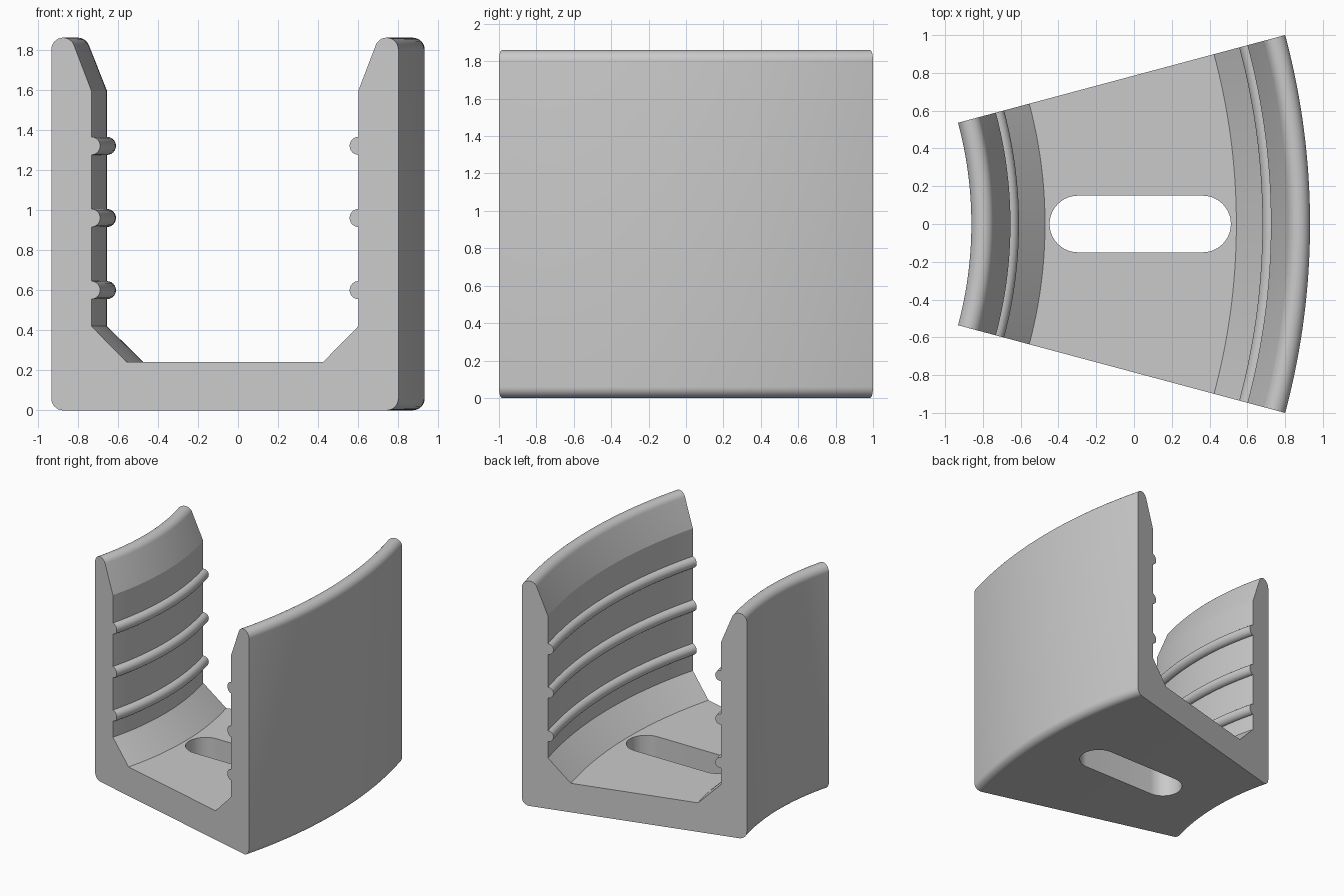
import bpy, bmesh, math
from mathutils import Vector

if "Cube" in bpy.data.objects:
    bpy.data.objects.remove(bpy.data.objects["Cube"])

AXIS_X = -2.932                 # vertical axis the channel bends around
HALF = math.radians(15)         # half of the swept angle
R_IN, R_OUT, WALL = 2.071, 3.864, 0.207
TOP, FLOOR, FILLET, BEAD = 1.86, 0.24, 0.06, 0.045
STEPS = 40


def fillet(prev, corner, nxt, radius, n=8):
    """Points of a round that replaces a profile corner."""
    c = Vector(corner)
    a, b = (Vector(prev) - c).normalized(), (Vector(nxt) - c).normalized()
    half = a.angle(b) / 2
    centre = c + (a + b).normalized() * (radius / math.sin(half))
    start = (c + a * (radius / math.tan(half)) - centre).normalized()
    end = (c + b * (radius / math.tan(half)) - centre).normalized()
    arc = start.angle(end)
    pts = []
    for i in range(n + 1):
        t = arc * i / n
        d = (start * math.sin(arc - t) + end * math.sin(t)) / math.sin(arc)
        pts.append(tuple(centre + d * radius))
    return pts


def wall_side(face, sign):
    """One wall from the floor up and round its outside; sign points into the channel."""
    pts = [(face + sign * 0.183, FLOOR), (face, 0.42)]
    for z in (0.60, 0.96, 1.32):                      # snap beads
        for i in range(13):
            t = -math.pi / 2 + math.pi * i / 12
            pts.append((face + sign * BEAD * math.cos(t), z + BEAD * math.sin(t)))
    pts.append((face, 1.595))
    tip = (face - sign * 0.105, TOP)
    back = face - sign * WALL
    pts += fillet(pts[-1], tip, (back, TOP), FILLET)
    pts += fillet(tip, (back, TOP), (back, 0), FILLET)
    pts += fillet((back, TOP), (back, 0), (back + sign, 0), FILLET)
    return pts


def new_object(name, bm):
    bmesh.ops.recalc_face_normals(bm, faces=bm.faces)
    mesh = bpy.data.meshes.new(name)
    bm.to_mesh(mesh)
    bm.free()
    obj = bpy.data.objects.new(name, mesh)
    bpy.context.collection.objects.link(obj)
    return obj


# Curved channel: U-shaped profile swept along the arc
profile = wall_side(R_OUT - WALL, -1) + wall_side(R_IN + WALL, 1)[::-1]
bm = bmesh.new()
rings = []
for s in range(STEPS + 1):
    a = -HALF + 2 * HALF * s / STEPS
    rings.append([bm.verts.new((AXIS_X + r * math.cos(a), r * math.sin(a), z))
                  for r, z in profile])
for lo, hi in zip(rings, rings[1:]):
    for i in range(len(profile)):
        j = (i + 1) % len(profile)
        bm.faces.new((lo[i], lo[j], hi[j], hi[i]))
bm.faces.new(rings[0])
bm.faces.new(rings[-1])
channel = new_object("curved_channel", bm)

# Rounded mounting slot through the floor
bm = bmesh.new()
outline = []
for x, start in ((0.363, -math.pi / 2), (-0.297, math.pi / 2)):
    for i in range(21):
        t = start + math.pi * i / 20
        outline.append(bm.verts.new((x + 0.15 * math.cos(t), 0.15 * math.sin(t), -0.1)))
base = bm.faces.new(outline)
top = bmesh.ops.extrude_face_region(bm, geom=[base])
bmesh.ops.translate(bm, vec=(0, 0, 0.5),
                    verts=[v for v in top["geom"] if isinstance(v, bmesh.types.BMVert)])
cutter = new_object("slot_cutter", bm)
cutter.hide_render = True

bpy.context.view_layer.objects.active = channel
channel.select_set(True)
cutter.select_set(False)
cut = channel.modifiers.new("slot", "BOOLEAN")
cut.operation, cut.solver, cut.object = "DIFFERENCE", "EXACT", cutter
bpy.ops.object.modifier_apply(modifier=cut.name)
bpy.data.objects.remove(cutter)

# Plain grey finish
grey = bpy.data.materials.new("mid_grey")
grey.diffuse_color = (0.59, 0.59, 0.59, 1)
grey.use_nodes = True
grey.node_tree.nodes["Principled BSDF"].inputs["Base Color"].default_value = grey.diffuse_color
channel.data.materials.clear()
channel.data.materials.append(grey)
bpy.ops.object.shade_smooth_by_angle(angle=math.radians(18))
